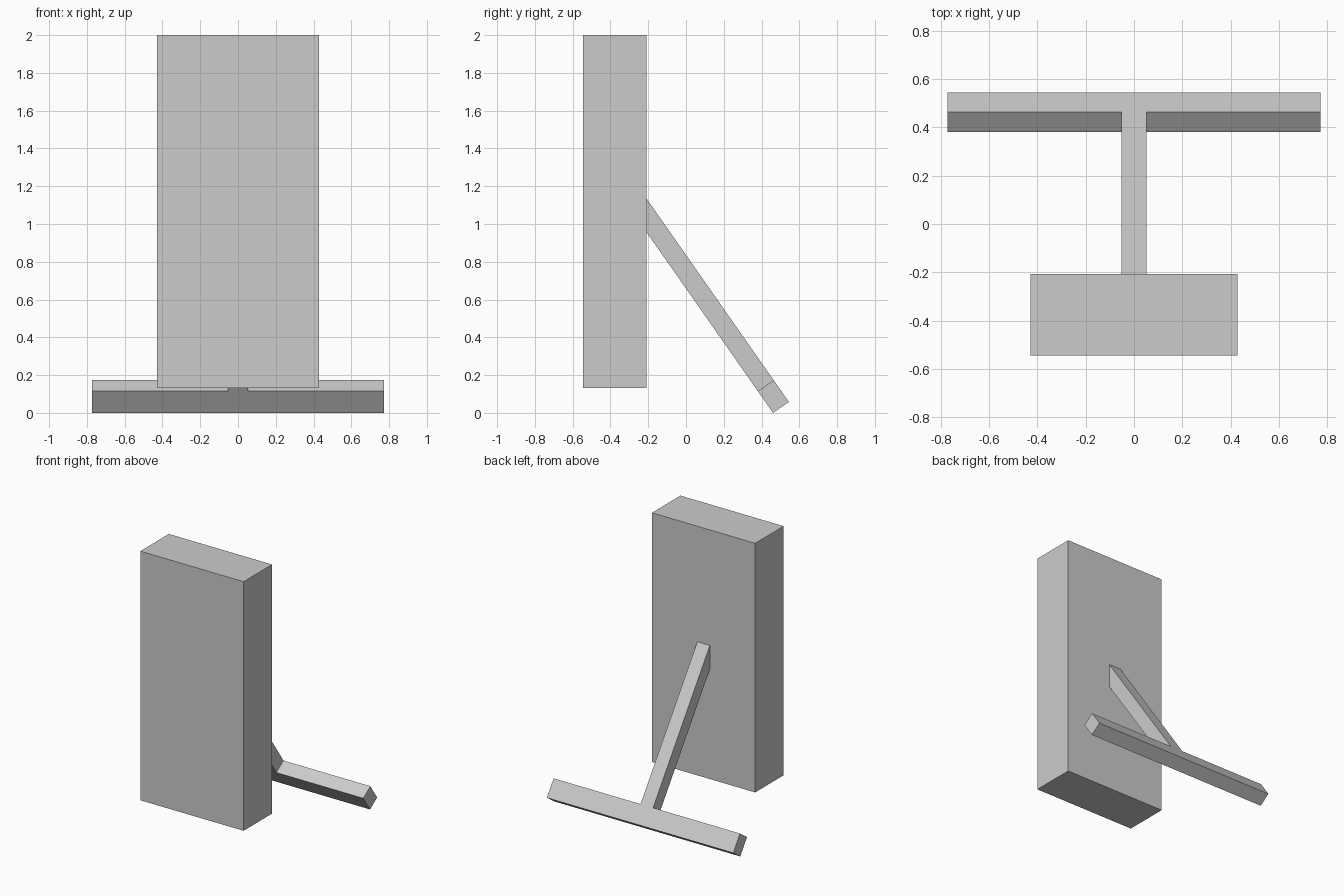
import bpy, bmesh
from math import radians, sin, cos
from mathutils import Vector

if "Cube" in bpy.data.objects:
    bpy.data.objects.remove(bpy.data.objects["Cube"])


def add_object(name, bm):
    bmesh.ops.recalc_face_normals(bm, faces=bm.faces)
    mesh = bpy.data.meshes.new(name)
    bm.to_mesh(mesh)
    bm.free()
    obj = bpy.data.objects.new(name, mesh)
    bpy.context.collection.objects.link(obj)


BACK_Y = -0.208          # rear face of the slab
FRONT_Y = -0.545

# Upright slab
bm = bmesh.new()
bmesh.ops.create_cube(bm, size=1)
bmesh.ops.scale(bm, verts=bm.verts, vec=(0.856, BACK_Y - FRONT_Y, 1.868))
bmesh.ops.translate(bm, verts=bm.verts, vec=(0, (BACK_Y + FRONT_Y) / 2, 1.066))
add_object("upright_slab", bm)

# T-shaped rear prop: outline in its sloping plane (x, distance up the slope)
ANGLE = radians(55)
up_slope = Vector((0, -cos(ANGLE), sin(ANGLE)))
thickness = Vector((0, sin(ANGLE), cos(ANGLE))) * 0.102
foot = Vector((0, 0.461, 0))
half = [(0.773, 0), (0.773, 0.14), (0.052, 0.14), (0.052, 1.6)]
outline = half + [(-x, s) for x, s in reversed(half)]

bm = bmesh.new()
face = bm.faces.new([bm.verts.new(foot + Vector((x, 0, 0)) + up_slope * s)
                     for x, s in outline])
ext = bmesh.ops.extrude_face_region(bm, geom=[face], use_keep_orig=True)
bmesh.ops.translate(bm, vec=thickness,
                    verts=[v for v in ext["geom"] if isinstance(v, bmesh.types.BMVert)])

# Trim the strut flush with the slab's rear face
cut = bmesh.ops.bisect_plane(bm, geom=bm.verts[:] + bm.edges[:] + bm.faces[:],
                             plane_co=(0, BACK_Y, 0), plane_no=(0, -1, 0),
                             clear_outer=True)
bmesh.ops.holes_fill(bm, edges=[e for e in bm.edges if e.is_boundary])
add_object("rear_prop", bm)
